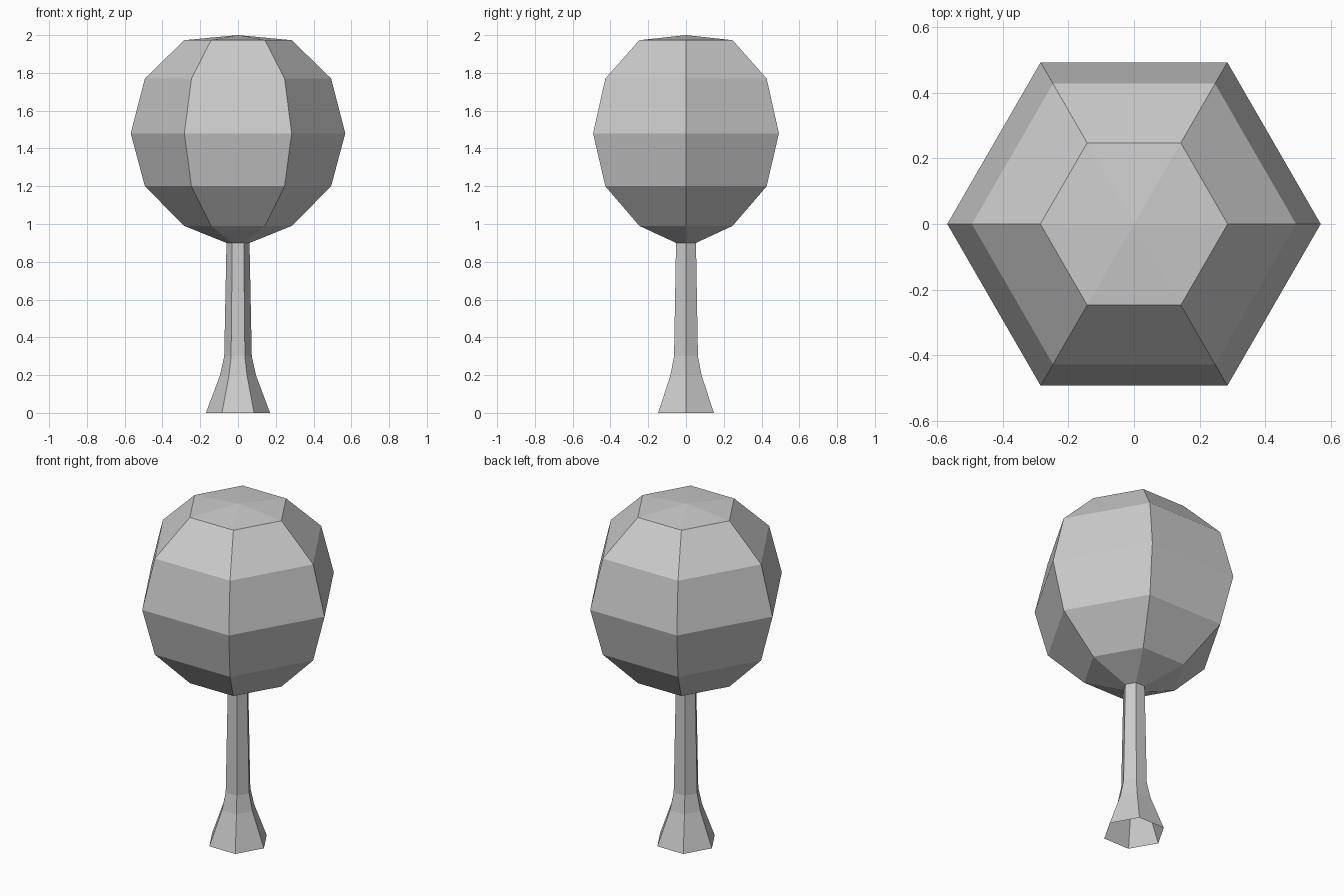
import bpy
import bmesh
from math import cos, sin, pi

if "Cube" in bpy.data.objects:
    bpy.data.objects.remove(bpy.data.objects["Cube"])

SIDES = 6


def lathe(name, profile):
    """Revolve (radius, z) points, bottom to top, into a flat-faced six-sided shell."""
    bm = bmesh.new()
    rings = []
    for r, z in profile:
        if r == 0:
            rings.append([bm.verts.new((0, 0, z))] * SIDES)
        else:
            rings.append([bm.verts.new((r * cos(2 * pi * i / SIDES), r * sin(2 * pi * i / SIDES), z))
                          for i in range(SIDES)])
    for low, high in zip(rings, rings[1:]):
        for i in range(SIDES):
            j = (i + 1) % SIDES
            corners = [low[i], low[j], high[j], high[i]]
            bm.faces.new(list(dict.fromkeys(corners)))
    mesh = bpy.data.meshes.new(name)
    bm.to_mesh(mesh)
    bm.free()
    obj = bpy.data.objects.new(name, mesh)
    bpy.context.collection.objects.link(obj)
    return obj


# Trunk: flared foot, open underneath
lathe("trunk", [(0.17, 0), (0.095, 0.2), (0.073, 0.3), (0.061, 0.9)])

# Crown: rounded foliage meeting the top of the trunk
lathe("crown", [(0.061, 0.9), (0.285, 0.99), (0.493, 1.2), (0.568, 1.48),
                (0.493, 1.77), (0.285, 1.973), (0, 2.0)])
